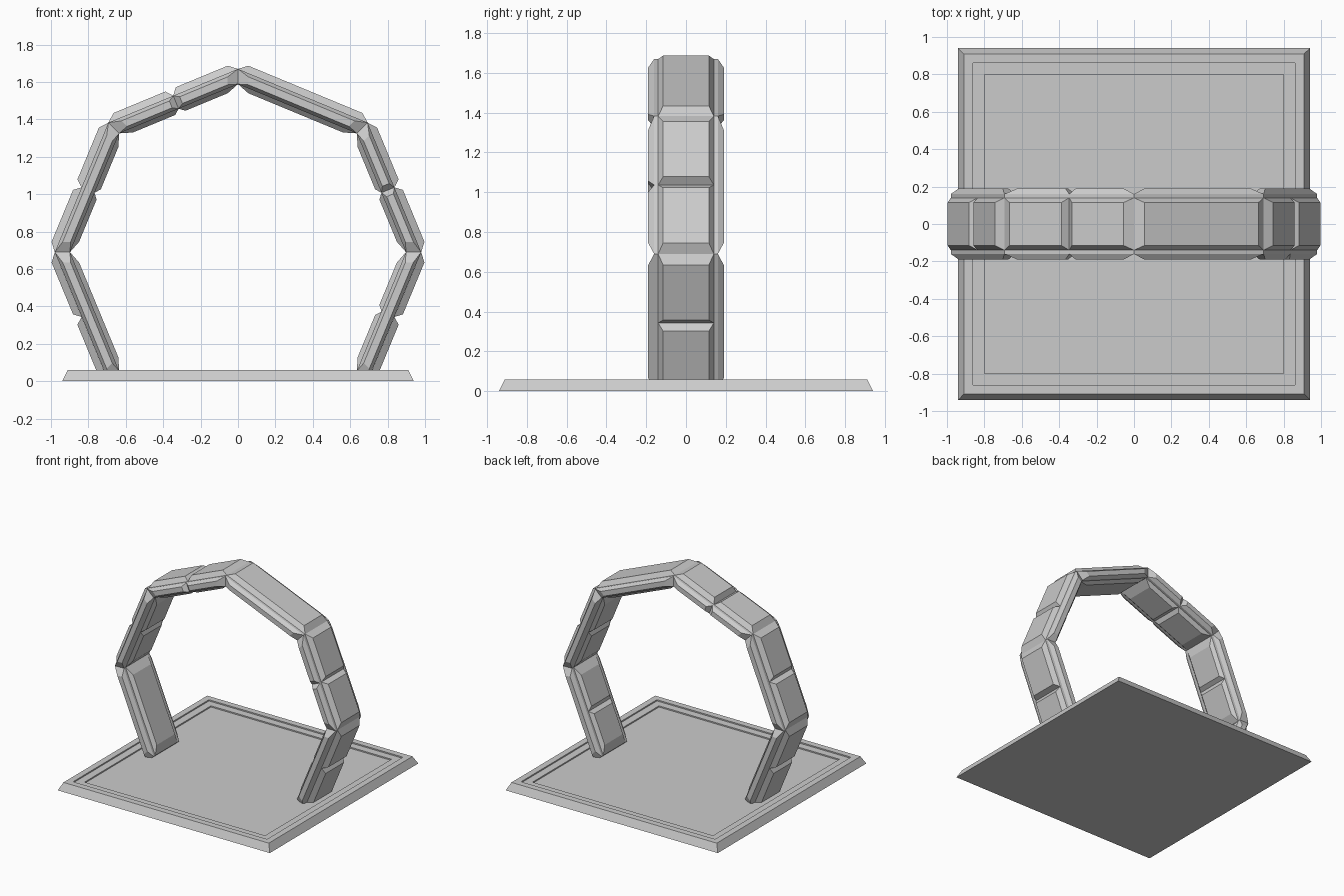
import bpy, bmesh, math
from mathutils import Vector

if "Cube" in bpy.data.objects:
    bpy.data.objects.remove(bpy.data.objects["Cube"])

CENTER_Z = 0.69
K = math.tan(math.radians(22.5))          # half-length of an octagon side per unit radius
CORE_IN, CORE_OUT, CORE_Y = 0.83, 0.905, 0.16
END, MID = 0.06, 0.03                     # panel taper at joints and at mid splits


def finish(bm, name):
    bmesh.ops.recalc_face_normals(bm, faces=bm.faces)
    mesh = bpy.data.meshes.new(name)
    bm.to_mesh(mesh)
    bm.free()
    obj = bpy.data.objects.new(name, mesh)
    bpy.context.collection.objects.link(obj)
    return obj


def place(r, y, t, angle):
    # radius, depth and distance along the side -> world position
    c, s = math.cos(angle), math.sin(angle)
    return Vector((r * c - t * s, y, max(0.0, CENTER_Z + r * s + t * c)))


def add_hull(bm, points, angle):
    verts = [bm.verts.new(place(*p, angle)) for p in points]
    bmesh.ops.convex_hull(bm, input=verts)


def add_panel(bm, base, top, split, angle):
    # tapered raised panel, whole or split in two halves along the side
    spans = [(-1, 0), (0, 1)] if split else [(-1, 1)]
    for a, b in spans:
        pts = []
        for r, y in base:
            pts += [(r, y, a * r * K), (r, y, b * r * K)]
        for r, y in top:
            start = a * (r * K - END) if a else MID
            stop = b * (r * K - END) if b else -MID
            pts += [(r, y, start), (r, y, stop)]
        add_hull(bm, pts, angle)


def arch_segment(name, degrees, outer, inner, front, back):
    angle = math.radians(degrees)
    bm = bmesh.new()
    # core bar
    add_hull(bm, [(r, y, s * r * K) for r in (CORE_IN, CORE_OUT)
                  for y in (-CORE_Y, CORE_Y) for s in (-1, 1)], angle)
    # outer and inner panels
    for r0, r1, split in ((CORE_OUT, 0.942, outer), (CORE_IN, 0.806, inner)):
        add_panel(bm, [(r0, -0.14), (r0, 0.14)], [(r1, -0.115), (r1, 0.115)], split, angle)
    # side panels
    for side, split in ((-1, front), (1, back)):
        add_panel(bm, [(CORE_IN, side * CORE_Y), (CORE_OUT, side * CORE_Y)],
                  [(CORE_IN + 0.018, side * 0.19), (CORE_OUT - 0.018, side * 0.19)], split, angle)
    return finish(bm, name)


# arch: name, angle, then which panels are split (outer, inner, front, back)
for spec in (
    ("arch_lower_right", -22.5, True, True, False, False),
    ("arch_upper_right", 22.5, True, True, True, False),
    ("arch_top_right", 67.5, False, False, False, False),
    ("arch_top_left", 112.5, True, True, True, True),
    ("arch_upper_left", 157.5, True, True, False, False),
    ("arch_lower_left", 202.5, True, False, False, False),
):
    arch_segment(*spec)

# base plate with bevelled rim and stepped recess
bm = bmesh.new()
rings = []
for h, z in ((0.94, 0), (0.91, 0.06), (0.86, 0.06), (0.86, 0.05), (0.80, 0.05), (0.80, 0.04)):
    rings.append([bm.verts.new((x * h, y * h, z)) for x, y in ((-1, -1), (1, -1), (1, 1), (-1, 1))])
for lo, hi in zip(rings, rings[1:]):
    for i in range(4):
        j = (i + 1) % 4
        bm.faces.new((lo[i], lo[j], hi[j], hi[i]))
bm.faces.new(rings[0][::-1])
bm.faces.new(rings[-1])
finish(bm, "base_plate")
